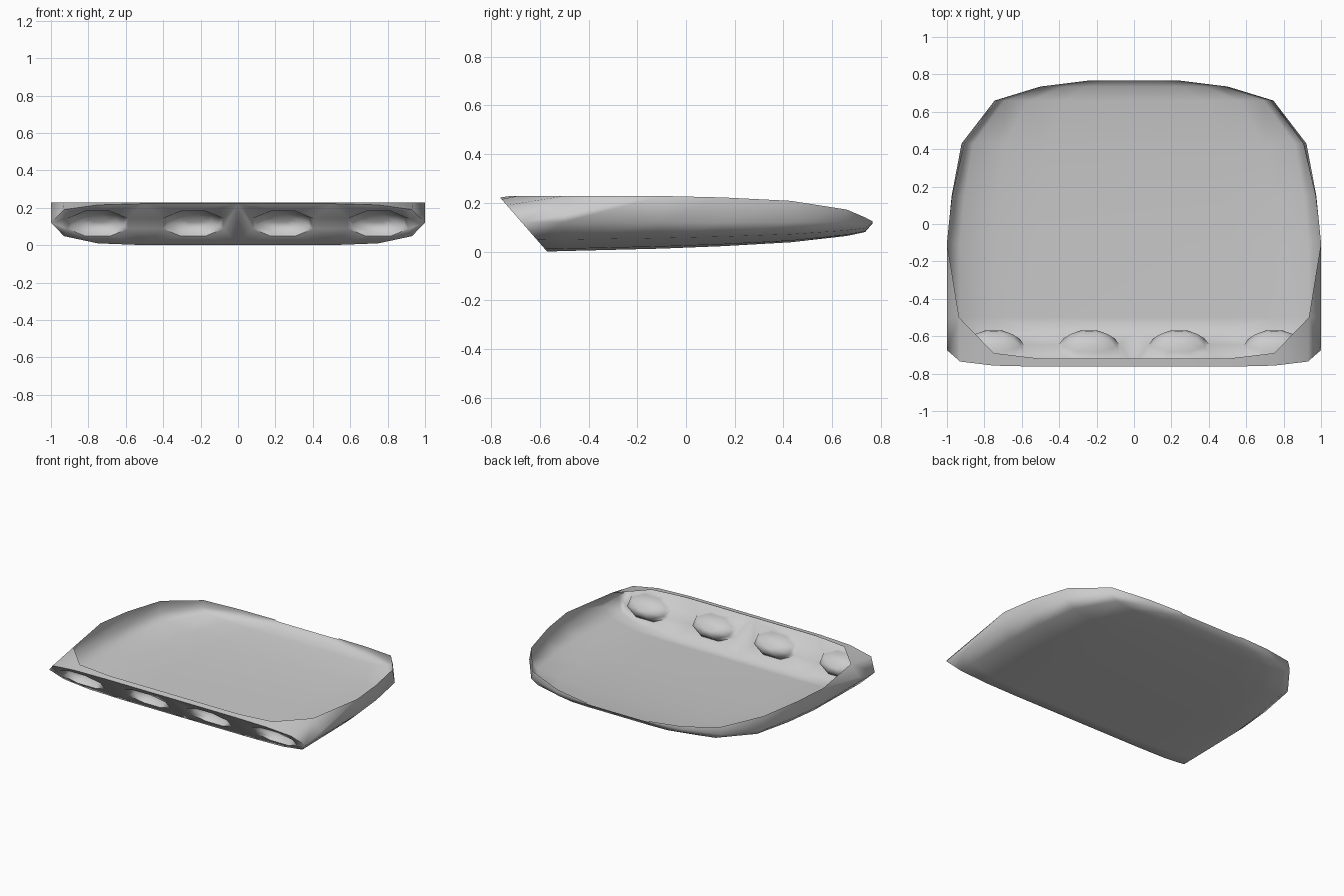
import bpy, bmesh, math
from mathutils import Vector

if "Cube" in bpy.data.objects:
    bpy.data.objects.remove(bpy.data.objects["Cube"], do_unlink=True)

# Half cross-section below the widest line: share of width, share of height
SECTION = [(0, 0), (0.5, 0), (0.75, 0.08), (0.93, 0.4), (1, 1)]
WIDEST_Z = 0.12
# Hull stations behind the front panel: y, half width, rim half width, rim height, floor height
STATIONS = [(-0.5, 1, 1, 0.15, 0.002), (-0.1, 1, 1, 0.228, 0.012),
            (0.15, 0.975, 0.97, 0.222, 0.022), (0.43, 0.922, 0.905, 0.208, 0.038),
            (0.66, 0.745, 0.73, 0.172, 0.064), (0.735, 0.5, 0.49, 0.14, 0.08),
            (0.766, 0.25, 0.24, 0.124, 0.116)]
# Upper half of the front panel outline (x, z) and the lip above it (x, y)
PANEL_TOP = [(0.93, 0.19), (0.75, 0.215), (0.5, 0.222), (0, 0.222)]
LIP = [(0.935, -0.5), (0.75, -0.69), (0.5, -0.72), (0, -0.72)]
RIM_Z = 0.228
SIDES = 8

bm = bmesh.new()


def panel_y(z):
    return -0.57 - 0.87 * z


def bridge(a, b):
    for p, q, r, s in zip(a, a[1:], b[1:], b):
        bm.faces.new((p, q, r, s))


# Leaning front panel outline, from floor centre round to top centre
outline = [(u, WIDEST_Z * v) for u, v in SECTION] + PANEL_TOP
front = [bm.verts.new((x, panel_y(z), z)) for x, z in outline]

# Floor and side walls, each row ending at the rim
rows = [front[:len(SECTION)]]
for y, w, rim_w, rim_z, floor in STATIONS:
    row = [bm.verts.new((u * w, y, floor + v * (WIDEST_Z - floor))) for u, v in SECTION]
    rows.append(row + [bm.verts.new((rim_w, y, rim_z))])
for a, b in zip(rows, rows[1:]):
    bridge(a, b)

# Lip over the panel and the front corners
lip = [bm.verts.new((x, y, RIM_Z)) for x, y in LIP]
bridge(front[len(SECTION):], lip)
bm.faces.new((front[4], rows[1][5], rows[1][4]))
bm.faces.new((front[4], front[5], lip[0], rows[1][5]))
bm.faces.new((rows[1][5], lip[0], rows[2][5]))

# Rounded dimples pushed back from the panel
slope = Vector((0, -0.87, 1)).normalized()
panel_normal = Vector((0, 1, 0.87)).normalized()
push = Vector((0, 1, 0.35)).normalized()
loops = [front]
for cx in (0.24, 0.75):
    centre = Vector((cx, panel_y(0.115), 0.115))
    rings = []
    for scale, depth in ((1, 0), (0.86, 0.038), (0.62, 0.07), (0.3, 0.085)):
        ring = []
        for k in range(SIDES):
            a = math.tau * (k + 0.5) / SIDES
            p = centre + Vector((0.175 * math.cos(a) * scale, 0, 0))
            p += slope * (0.095 * math.sin(a) * scale) + push * depth
            ring.append(bm.verts.new(p))
        rings.append(ring)
    for a, b in zip(rings, rings[1:]):
        bridge(a + a[:1], b + b[:1])
    bm.faces.new(rings[-1])
    loops.append(rings[0])

# Flat panel around the dimples
edges = []
for loop in loops:
    for a, b in zip(loop, loop[1:] + loop[:1]):
        edges.append(bm.edges.get((a, b)) or bm.edges.new((a, b)))
bmesh.ops.triangle_fill(bm, use_beauty=True, edges=edges, normal=-panel_normal)

# Mirror to the other half and turn all normals outward
bmesh.ops.mirror(bm, geom=bm.verts[:] + bm.edges[:] + bm.faces[:], axis='X', merge_dist=0.0005)
bmesh.ops.recalc_face_normals(bm, faces=bm.faces[:])
bm.normal_update()
if max(bm.faces, key=lambda f: f.calc_area()).normal.z > 0:
    bmesh.ops.reverse_faces(bm, faces=bm.faces[:])

mesh = bpy.data.meshes.new("tray_shell")
bm.to_mesh(mesh)
bm.free()
tray = bpy.data.objects.new("tray_shell", mesh)
bpy.context.collection.objects.link(tray)

# Single grey finish
grey = bpy.data.materials.new("light_grey")
grey.use_nodes = True
colour = (0.6, 0.6, 0.6, 1)
grey.diffuse_color = colour
grey.node_tree.nodes["Principled BSDF"].inputs["Base Color"].default_value = colour
mesh.materials.append(grey)

# Smooth shading that keeps the floor and panel flat
bpy.ops.object.select_all(action='DESELECT')
tray.select_set(True)
bpy.context.view_layer.objects.active = tray
bpy.ops.object.shade_smooth_by_angle(angle=math.radians(75))
weighted = tray.modifiers.new("even_shading", 'WEIGHTED_NORMAL')
weighted.keep_sharp = True
